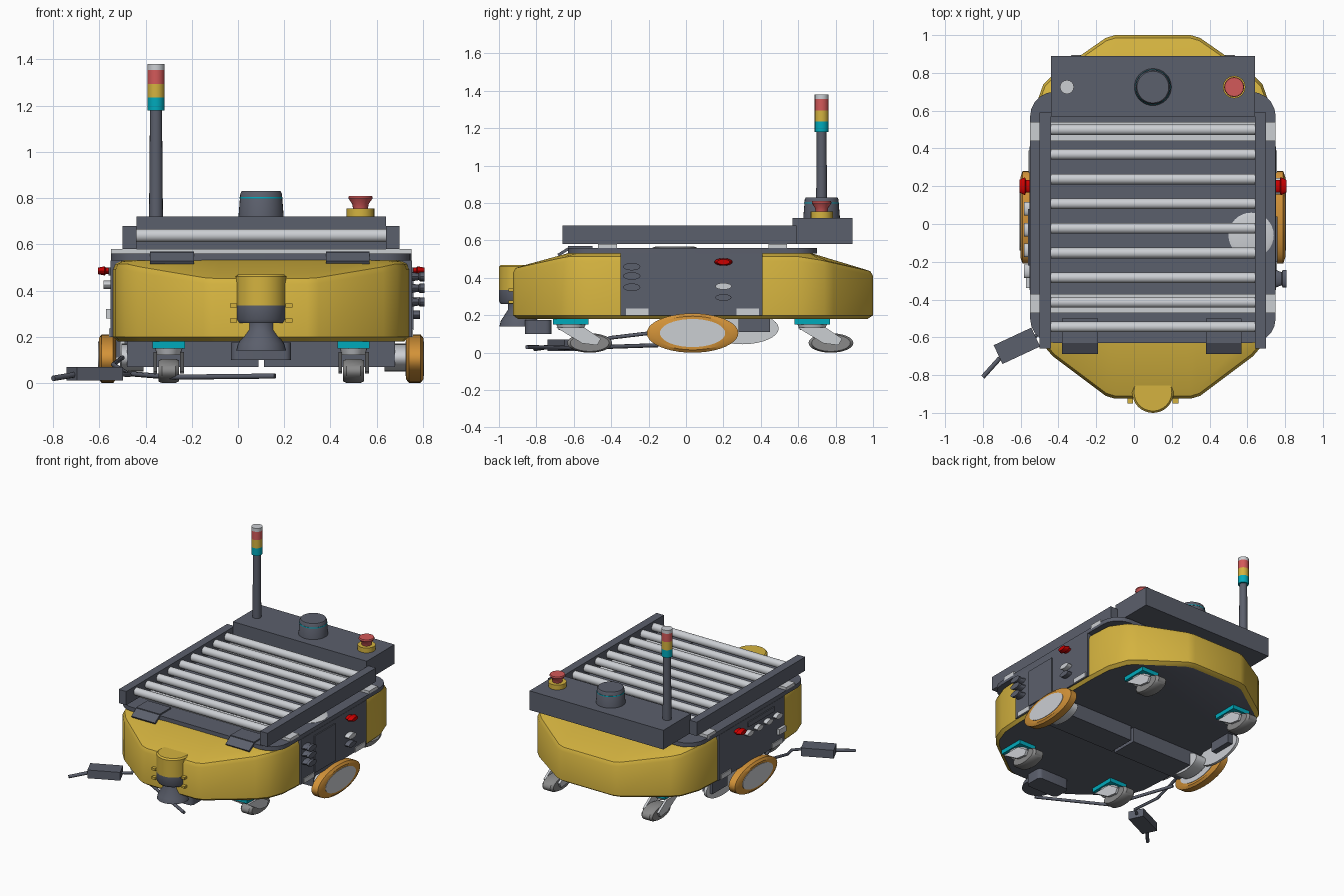
import bpy, bmesh, math
from mathutils import Vector

cube = bpy.data.objects.get("Cube")
if cube:
    bpy.data.objects.remove(cube, do_unlink=True)


def material(name, *rgb):
    m = bpy.data.materials.new(name)
    m.use_nodes = True
    m.diffuse_color = (*rgb, 1)
    m.node_tree.nodes["Principled BSDF"].inputs["Base Color"].default_value = (*rgb, 1)
    return m


YELLOW = material("yellow", .66, .45, .05)
GREY = material("slate grey", .105, .115, .15)
LIGHT = material("light grey", .6, .62, .65)
ORANGE = material("orange", .65, .29, .04)
TEAL = material("teal", 0, .4, .5)
CORAL = material("coral red", .65, .1, .1)
RED = material("bright red", .6, 0, 0)
RUBBER = material("wheel grey", .25, .25, .25)
CX = .1  # centre line of the vehicle


def finish(name, bm, *mats, smooth=True):
    bmesh.ops.recalc_face_normals(bm, faces=bm.faces)
    me = bpy.data.meshes.new(name)
    bm.to_mesh(me)
    bm.free()
    ob = bpy.data.objects.new(name, me)
    bpy.context.collection.objects.link(ob)
    for m in mats:
        me.materials.append(m)
    if smooth:
        bpy.ops.object.select_all(action='DESELECT')
        ob.select_set(True)
        bpy.context.view_layer.objects.active = ob
        bpy.ops.object.shade_smooth_by_angle(angle=math.radians(35))
    return ob


def box(name, x, y, z, mat, corner=0, turn=0):
    """Box from (low, high) pairs; corner rounds the upright edges."""
    bm = bmesh.new()
    bmesh.ops.create_cube(bm, size=1)
    bmesh.ops.scale(bm, vec=(x[1] - x[0], y[1] - y[0], z[1] - z[0]), verts=bm.verts)
    if corner:
        up = [e for e in bm.edges if abs(e.verts[0].co.z - e.verts[1].co.z) > 1e-4]
        bmesh.ops.bevel(bm, geom=up, offset=corner, segments=5, profile=.5, affect='EDGES')
    ob = finish(name, bm, mat)
    ob.location = (sum(x) / 2, sum(y) / 2, sum(z) / 2)
    ob.rotation_euler.z = turn
    return ob


def lathe(name, centre, profile, mat, axis='Z', squash=(1, 1), steps=32):
    """Spin (radius, height) points; squash stretches the two radial axes."""
    bm = bmesh.new()
    rings = []
    for r, h in profile:
        ring = []
        for i in range(steps):
            a = math.tau * i / steps
            u, v = r * math.cos(a) * squash[0], r * math.sin(a) * squash[1]
            ring.append(bm.verts.new((u, v, h) if axis == 'Z' else (h, u, v)))
        rings.append(ring)
    for a, b in zip(rings, rings[1:]):
        for i in range(steps):
            bm.faces.new((a[i], a[i - 1], b[i - 1], b[i]))
    bm.faces.new(rings[0])
    bm.faces.new(rings[-1])
    ob = finish(name, bm, mat)
    ob.location = centre
    return ob


def rod(name, points, radius, mat):
    cu = bpy.data.curves.new(name, 'CURVE')
    cu.dimensions = '3D'
    cu.bevel_depth, cu.bevel_resolution, cu.use_fill_caps = radius, 2, True
    s = cu.splines.new('POLY')
    s.points.add(len(points) - 1)
    for p, co in zip(s.points, points):
        p.co = (*co, 1)
    cu.materials.append(mat)
    ob = bpy.data.objects.new(name, cu)
    bpy.context.collection.objects.link(ob)


# Yellow body shell: rings of one mirrored outline, sloping at both ends
half = [(.2, -.925), (.25, -.91), (.53, -.70), (.59, -.63), (.63, -.52), (.64, -.36),
        (.64, .42), (.63, .6), (.58, .74), (.53, .79), (.25, .985), (.2, 1.0)]
outline = half + [(-x, y) for x, y in reversed(half)]


def slope(y):
    return .525 - .22 * max(0, abs(y) - .64)


levels = [(.97, lambda y: .18), (1, lambda y: .2), (1, lambda y: slope(y) - .035),
          (.985, lambda y: slope(y) - .01), (.955, slope)]
bm = bmesh.new()
rings = [[bm.verts.new((CX + x * k, y * k, f(y))) for x, y in outline] for k, f in levels]
rings.append([bm.verts.new((CX + x * .9, max(-.62, min(.66, y * .9)), .535)) for x, y in outline])
n = len(outline)
for a, b in zip(rings, rings[1:]):
    for i in range(n):
        bm.faces.new((a[i - 1], a[i], b[i], b[i - 1]))
bm.faces.new(rings[0]).material_index = 1
bm.faces.new(rings[-1])
bmesh.ops.remove_doubles(bm, verts=bm.verts, dist=.0005)
finish("body_shell", bm, YELLOW, GREY)

# Chassis panels, deck and cross bars
box("middle_panels", (CX - .652, CX + .652), (-.35, .41), (.2, .53), GREY)
box("deck_plate", (CX - .65, CX + .65), (-.63, .7), (.53, .56), GREY, corner=.13)
for y in (-.42, .49):
    box("cross_bar", (CX - .65, CX + .65), (y - .05, y + .05), (.55, .58), LIGHT)
lathe("deck_disc", (.62, -.06, .55), [(.12, 0), (.12, .012), (.1, .018)], LIGHT)

# Roller conveyor
for side in (-1, 1):
    x = CX + side * .57
    box("conveyor_rail", (x - .03, x + .03), (-.66, .59), (.58, .68), GREY)
for i in range(9):
    lathe("roller", (CX, -.545 + i * .1305, .638), [(.028, -.545), (.028, .545)], LIGHT, 'X', steps=20)

# Front flaps
for x in (-.285, .475):
    box("flap_top", (x - .095, x + .095), (-.63, -.5), (.555, .57), GREY)
    flap = box("flap_lip", (x - .095, x + .095), (-.69, -.61), (.535, .55), GREY)
    flap.rotation_euler.x = math.radians(32)

# Rear console with signal tower, scanner dome and stop button
box("console", (-.44, .64), (.57, .89), (.58, .72), GREY)
TY = .725
lathe("tower_mast", (-.355, TY, .72), [(.03, 0), (.026, .46)], GREY, steps=16)
for name, low, high, mat in (("tower_teal_lamp", 1.18, 1.235, TEAL), ("tower_yellow_lamp", 1.235, 1.295, YELLOW),
                             ("tower_red_lamp", 1.295, 1.355, CORAL), ("tower_cap", 1.355, 1.38, LIGHT)):
    lathe(name, (-.355, TY, low), [(.037, 0), (.037, high - low)], mat, steps=16)
lathe("scanner_dome", (CX, TY, .72), [(.098, 0), (.09, .1), (.084, .11)], GREY)
lathe("scanner_stripe", (CX, TY, .798), [(.0935, 0), (.093, .006)], TEAL)
lathe("stop_base", (.53, TY, .72), [(.06, 0), (.06, .035)], YELLOW, steps=16)
lathe("stop_button", (.53, TY, .755), [(.032, 0), (.036, .02), (.053, .045), (.05, .055)], CORAL, steps=16)

# Drive wheels, hubs and motor housings
for side in (-1, 1):
    x = CX + side * .665
    lathe("drive_tyre", (x, .035, .105), [(.09, -.037), (.105, -.025), (.105, .025), (.09, .037)],
          ORANGE, 'X', (2.33, 1), 40)
    lathe("drive_rim", (x, .035, .105), [(.075, -.04), (.075, .04)], LIGHT, 'X', (2.33, 1), 40)
    x = CX + side * .57
    lathe("wheel_hub", (x, .035, .11), [(.06, -.035), (.06, .06)], LIGHT, 'X', (2.2, 1))
    near, far = sorted((CX + side * .012, CX + side * .58))
    box("motor_housing", (near, far), (-.1, .1), (.07, .19), GREY)
lathe("rear_fender", (-.5, .3, .13), [(.085, -.01), (.085, .01)], LIGHT, 'X', (2.3, 1))
box("sensor_pod", (-.53, -.45), (.28, .45), (.11, .2), GREY)

# Casters
for x in (-.3, .5):
    for y in (-.615, .675):
        box("caster_plate", (x - .07, x + .07), (y - .095, y + .095), (.15, .185), TEAL)
        lathe("caster_swivel", (x, y, .12), [(.05, 0), (.06, .03)], LIGHT, squash=(1, 1.3), steps=20)
        lathe("caster_wheel", (x, y + .1, .052), [(.045, -.045), (.052, -.03), (.052, .03), (.045, .045)],
              RUBBER, 'X', (2.3, 1))
        for side in (-1, 1):
            bm = bmesh.new()
            sx = x + side * .058
            fork = [(-.08, .135), (.07, .135), (.16, .075), (.14, .04), (.06, .05)]
            face = bm.faces.new([bm.verts.new((sx - .008, y + dy, z)) for dy, z in fork])
            out = bmesh.ops.extrude_face_region(bm, geom=[face])
            bmesh.ops.translate(bm, vec=(.016, 0, 0), verts=[v for v in out["geom"] if isinstance(v, bmesh.types.BMVert)])
            finish("caster_fork", bm, LIGHT, smooth=False)

# Front scanner
SY = -.89
lathe("scanner_hood", (CX, SY, .335), [(.11, 0), (.11, .125), (.1, .135)], YELLOW)
lathe("scanner_head", (CX, SY, .26), [(.1, 0), (.11, .015), (.11, .075)], GREY)
lathe("scanner_neck", (CX, SY, .14), [(.108, 0), (.1, .03), (.062, .09), (.062, .12)], GREY)
box("scanner_foot", (-.03, .23), (-.86, -.72), (.1, .175), GREY, corner=.03)
for side in (-1, 1):
    x = CX + side * .12
    for z in (.27, .335):
        box("scanner_bracket", (x - .015, x + .015), (-.95, -.87), (z - .008, z + .008), YELLOW)

# Left side panel: hatch, dial column, lamp and sockets
LX, RX = CX + .652, CX - .652
box("side_hatch", (LX - .01, LX + .008), (-.2, .04), (.23, .5), GREY)
for z in (.46, .41, .35):
    lathe("side_knob", (LX, -.29, z), [(.02, 0), (.015, .03), (.02, .035), (.02, .055)], GREY, 'X', (2.3, 1), 20)
for name, z, mat in (("side_socket_light", .355, LIGHT), ("side_socket_grey", .295, GREY)):
    lathe(name, (LX, .2, z), [(.018, 0), (.018, .035)], mat, 'X', (2.4, 1), 20)

# Right side panel: knob row, vent and handle
for i in range(4):
    lathe("row_knob", (RX, .08 - i * .11, .425), [(.018, -.03), (.018, 0)], LIGHT, 'X', (2, 1), 20)
box("side_vent", (RX - .008, RX), (-.22, .08), (.465, .5), GREY)
box("side_handle", (RX - .02, RX), (-.34, -.26), (.28, .32), LIGHT)

# Red lamps and lower trim on both sides
for side in (-1, 1):
    x = CX + side * .652
    tip = [(.014, 0), (.014, .02 * side), (.02, .025 * side), (.014, .055 * side)]
    lathe("side_lamp", (x, .2, .485), tip, RED, 'X', (2.4, 1), 20)
    for y in (-.26, .33):
        box("lower_trim", (x - .006, x + .006), (y - .06, y + .06), (.2, .235), LIGHT)

# Trailing charger box with cables
box("charger_box", (-.73, -.51), (-.70, -.59), (.01, .07), GREY, turn=math.radians(25))
rod("charger_plug", [(-.8, -.81, .02), (-.71, -.71, .035)], .012, GREY)
rod("charger_cable", [(-.53, -.6, .04), (-.47, -.55, .035), (-.54, -.4, .08), (-.5, -.15, .11)], .01, GREY)
rod("loose_cable", [(.16, -.85, .03), (-.29, -.6, .025), (-.47, -.15, .04)], .011, GREY)
